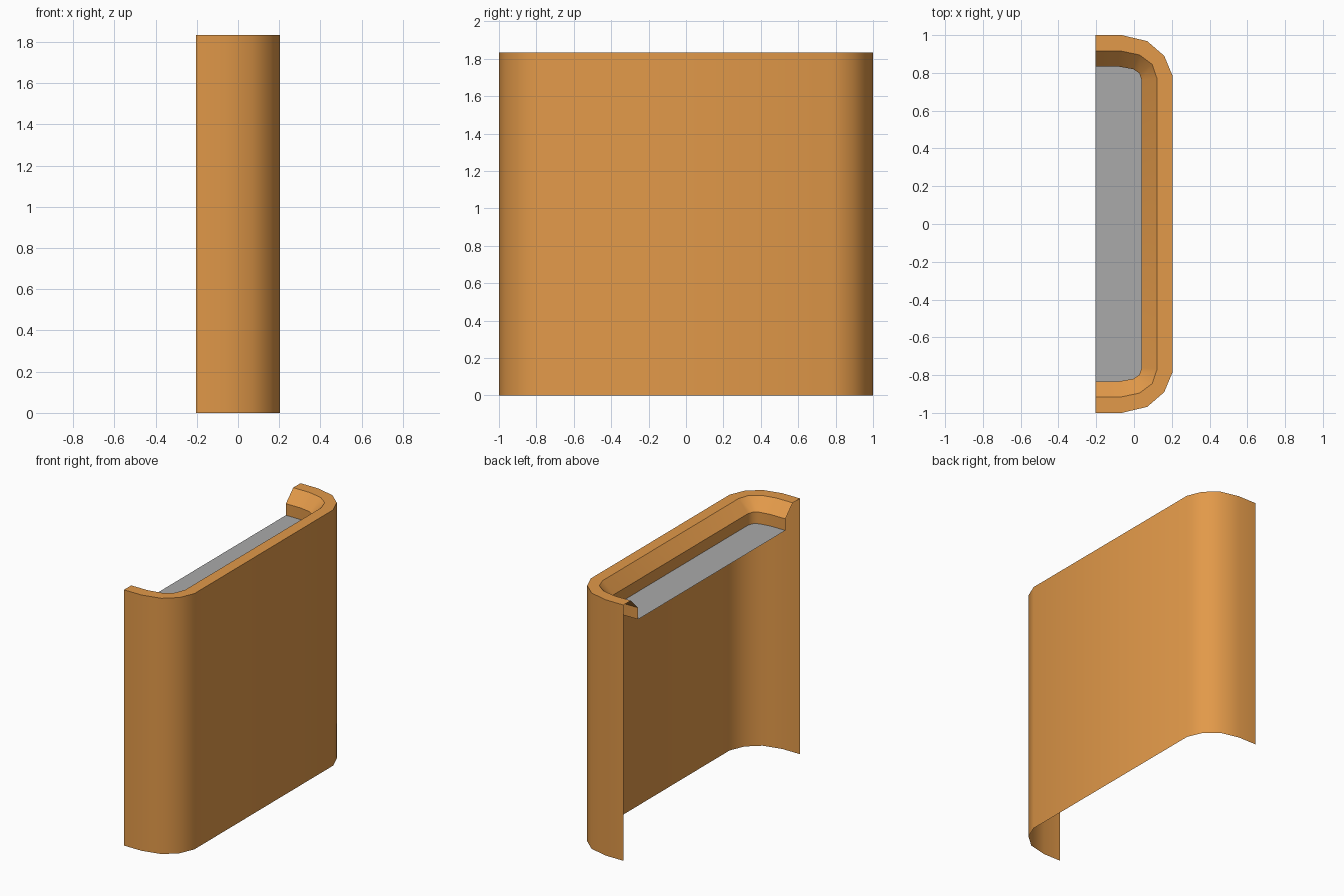
import bpy, bmesh

if "Cube" in bpy.data.objects:
    bpy.data.objects.remove(bpy.data.objects["Cube"])


def material(name, color):
    m = bpy.data.materials.new(name)
    m.diffuse_color = (*color, 1)
    m.use_nodes = True
    m.node_tree.nodes["Principled BSDF"].inputs["Base Color"].default_value = m.diffuse_color
    return m


def finish(name, bm, mat):
    me = bpy.data.meshes.new(name)
    bm.normal_update()
    bm.to_mesh(me)
    bm.free()
    me.materials.append(mat)
    ob = bpy.data.objects.new(name, me)
    bpy.context.collection.objects.link(ob)
    return ob


orange = material("warm orange", (0.76, 0.32, 0.067))
grey = material("roof grey", (0.40, 0.40, 0.40))

TOP = 1.833
ROOF = 1.667

# Half outlines (y > 0), from the open back edge round the corner
outer = [(-0.204, 1.0), (-0.065, 1.0), (0.07, 0.968), (0.16, 0.89), (0.204, 0.785)]
lip = [(-0.204, 0.917), (-0.075, 0.917), (0.03, 0.895), (0.096, 0.845), (0.122, 0.77)]
inner = [(-0.204, 0.834), (-0.085, 0.834), (-0.005, 0.82), (0.028, 0.798), (0.041, 0.76)]


def mirrored(half):
    return half + [(x, -y) for x, y in reversed(half)]


# Wall and parapet: one open skin, from the foot over the rim to the roof
rings = [(outer, 0), (outer, TOP), (lip, TOP), (inner, TOP - 0.083), (inner, ROOF)]
bm = bmesh.new()
verts = [[bm.verts.new((x, y, z)) for x, y in mirrored(half)] for half, z in rings]
for a, b in zip(verts, verts[1:]):
    for i in range(len(a) - 1):
        bm.faces.new((a[i], b[i], b[i + 1], a[i + 1])).smooth = True
# Keep the rim edges crisp, the corner bends smooth
for ring in verts:
    for p, q in zip(ring, ring[1:]):
        bm.edges.get((p, q)).smooth = False
finish("wall_with_parapet", bm, orange)

# Flat roof inside the parapet
bm = bmesh.new()
bm.faces.new([bm.verts.new((x, y, ROOF)) for x, y in reversed(mirrored(inner))])
finish("flat_roof", bm, grey)
